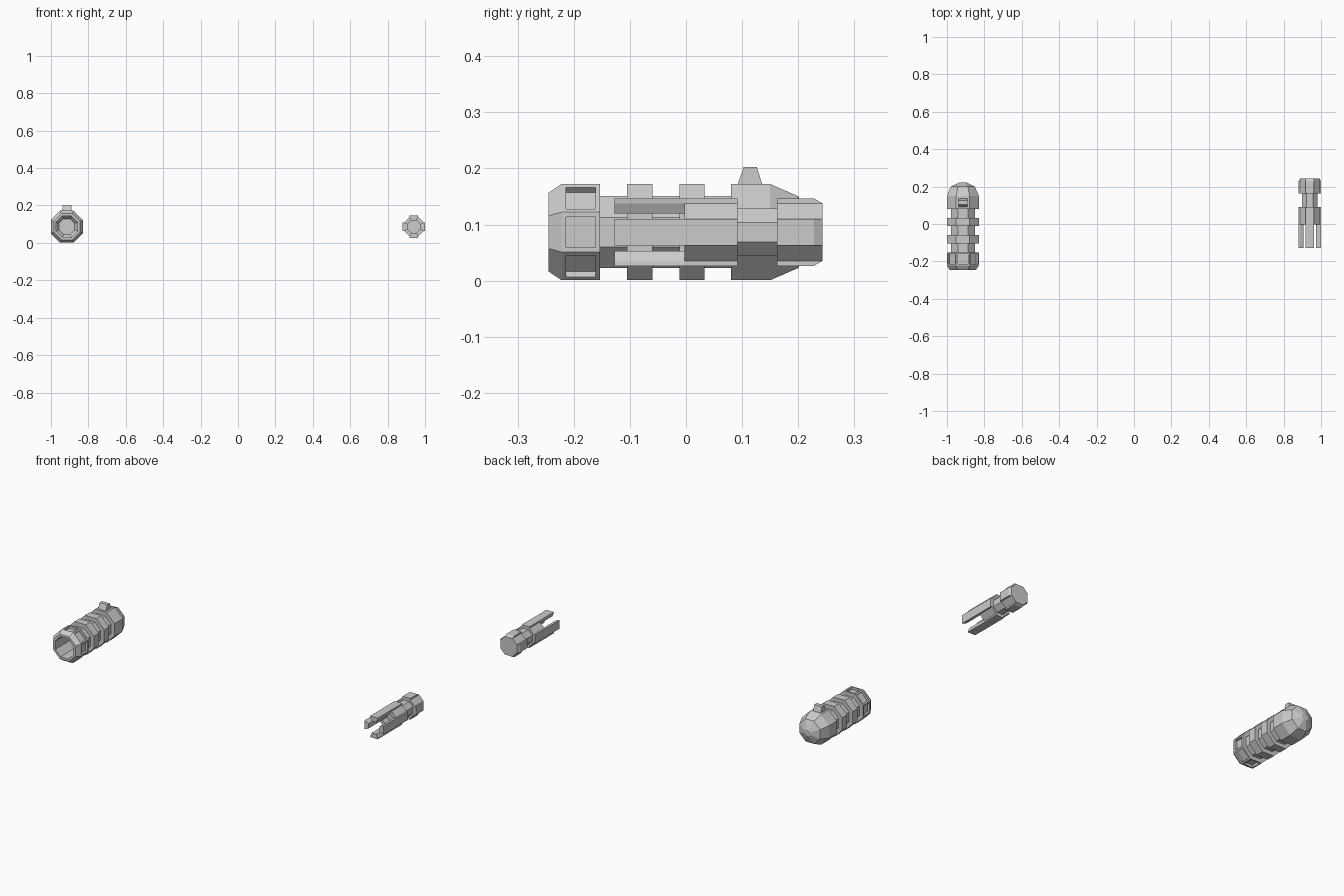
import bpy, bmesh, math

if "Cube" in bpy.data.objects:
    bpy.data.objects.remove(bpy.data.objects["Cube"])

ZC = 0.0865          # shared axis height
BODY_X, PLUG_X = -0.915, 0.94


def finish(bm, name):
    bmesh.ops.recalc_face_normals(bm, faces=bm.faces)
    mesh = bpy.data.meshes.new(name)
    bm.to_mesh(mesh)
    bm.free()
    obj = bpy.data.objects.new(name, mesh)
    bpy.context.collection.objects.link(obj)
    return obj


def octagon(apothem):
    r = apothem / math.cos(math.pi / 8)
    return [(r * math.cos(math.pi / 8 + k * math.pi / 4),
             r * math.sin(math.pi / 8 + k * math.pi / 4)) for k in range(8)]


def loft(cx, sections):
    """Bridge matching (y, xz outline) sections and cap both ends."""
    bm = bmesh.new()
    rings = [[bm.verts.new((cx + x, y, ZC + z)) for x, z in outline]
             for y, outline in sections]
    for a, b in zip(rings, rings[1:]):
        n = len(a)
        for i in range(n):
            bm.faces.new((a[i], a[(i + 1) % n], b[(i + 1) % n], b[i]))
    bm.faces.new(rings[0])
    bm.faces.new(rings[-1])
    bmesh.ops.recalc_face_normals(bm, faces=bm.faces)
    return bm


def quarter_turns(points):
    """Repeat points around the axis in four 90 degree steps."""
    out = []
    for _ in range(4):
        out += points
        points = [(-z, x) for x, z in points]
    return out


# Hollow ribbed shell: bore floor, bore, rim, ribs and domed end
W, N = 0.0857, 0.064
profile = [(0.10, 0.042), (0.08, 0.057), (-0.245, 0.057), (-0.245, 0.070),
           (-0.222, W), (-0.153, W), (-0.153, N), (-0.105, N),
           (-0.105, W), (-0.06, W), (-0.06, N), (-0.012, N),
           (-0.012, W), (0.033, W), (0.033, N), (0.08, N),
           (0.08, W), (0.15, W), (0.20, 0.064), (0.222, 0.018)]
bm = loft(BODY_X, [(y, octagon(a)) for y, a in profile])

# Recessed windows around the front collar
collar = []
for f in bm.faces:
    c = f.calc_center_median()
    if abs(c.y + 0.1875) < 0.002 and math.hypot(c.x - BODY_X, c.z - ZC) > 0.08:
        collar.append(f)
bmesh.ops.inset_individual(bm, faces=collar, thickness=0.012)
for f in bmesh.ops.extrude_discrete_faces(bm, faces=collar)["faces"]:
    bmesh.ops.translate(bm, verts=f.verts, vec=f.normal * -0.013)
finish(bm, "ribbed_shell")

# Tapered tab on top of the shell
bm = bmesh.new()
tab = [(0.092, 0.165), (0.092, 0.172), (0.103, 0.203),
       (0.126, 0.203), (0.136, 0.172), (0.136, 0.165)]
face = bm.faces.new([bm.verts.new((BODY_X - 0.024, y, z)) for y, z in tab])
ext = bmesh.ops.extrude_face_region(bm, geom=[face])["geom"]
bmesh.ops.translate(bm, vec=(0.048, 0, 0),
                    verts=[v for v in ext if isinstance(v, bmesh.types.BMVert)])
finish(bm, "top_tab")


def fluted(reach):
    """Octagon with a raised strip on each of its four main sides."""
    return quarter_turns([(reach, -0.0237), (reach, 0.0237),
                          (0.0512, 0.0237), (0.0237, 0.0512)])


# Plug handle, neck and collar
finish(loft(PLUG_X, [(0.162, fluted(0.06)), (0.228, fluted(0.06)),
                     (0.243, fluted(0.0515))]), "plug_handle")
finish(loft(PLUG_X, [(0.085, octagon(0.042)), (0.165, octagon(0.042))]), "plug_neck")
bm = loft(PLUG_X, [(-0.003, fluted(0.06)), (0.092, fluted(0.06))])
# Shallow octagonal socket in the collar front
front = min(bm.faces, key=lambda f: f.calc_center_median().y)
bmesh.ops.delete(bm, geom=[front], context='FACES_ONLY')
rim = [e for e in bm.edges if e.is_boundary]
rings = [[bm.verts.new((PLUG_X + x, y, ZC + z)) for x, z in octagon(0.0335)]
         for y in (-0.003, 0.04)]
loops = [[bm.edges.new((r[i], r[(i + 1) % 8])) for i in range(8)] for r in rings]
bmesh.ops.bridge_loops(bm, edges=rim + loops[0])
bmesh.ops.bridge_loops(bm, edges=loops[0] + loops[1])
bm.faces.new(rings[1])
finish(bm, "plug_collar")

# Four prongs around the axis
prong = [(0.0335, -0.0139), (0.0512, -0.0225), (0.06, -0.0237),
         (0.06, 0.0237), (0.0512, 0.0225), (0.0335, 0.0139)]
for k in range(4):
    finish(loft(PLUG_X, [(-0.127, prong), (0.0, prong)]), f"prong_{k + 1}")
    prong = [(-z, x) for x, z in prong]
